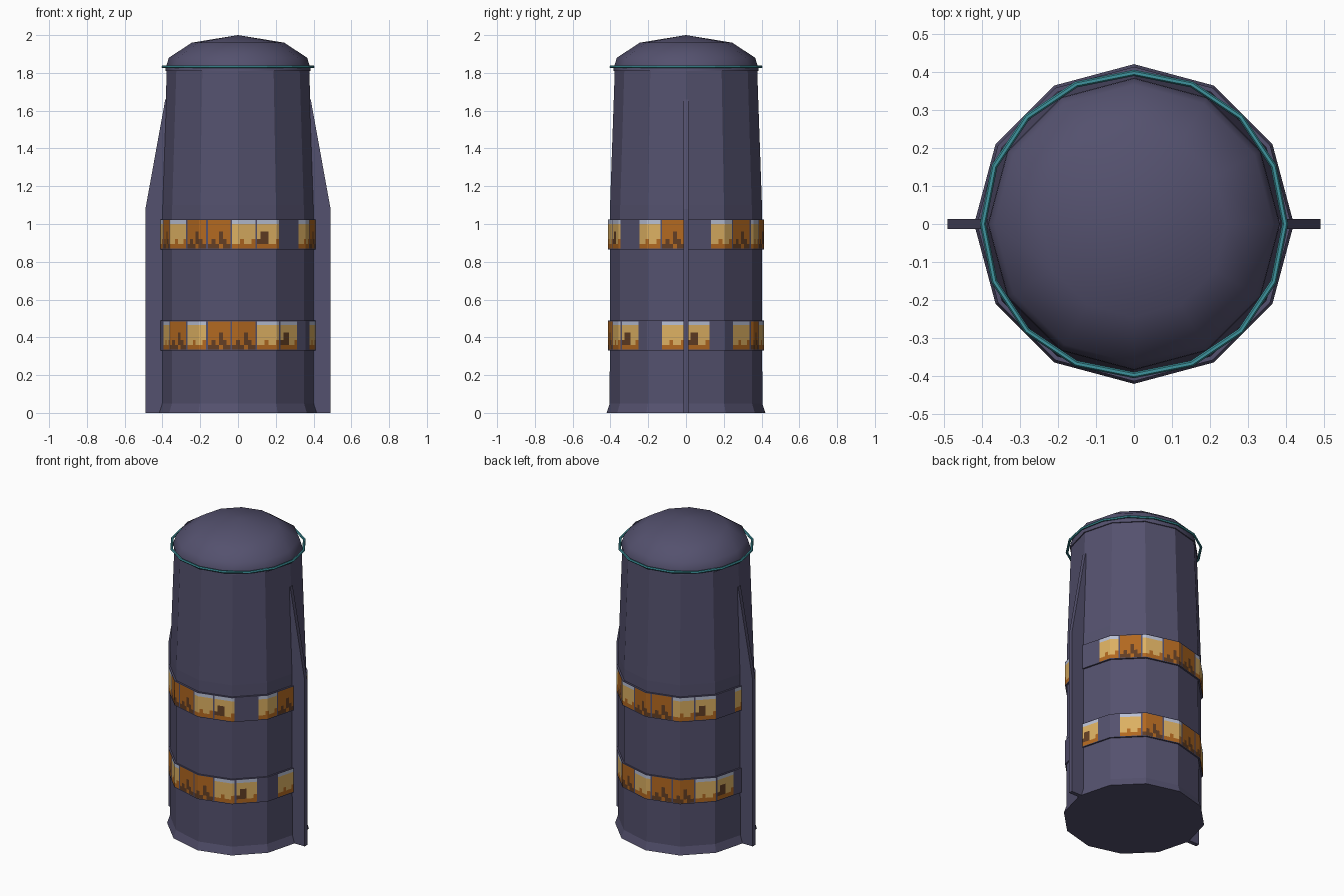
import bpy, bmesh, math

if "Cube" in bpy.data.objects:
    bpy.data.objects.remove(bpy.data.objects["Cube"])


def material(name, r, g, b):
    lin = [(c / 255 / 12.92) if c < 11 else ((c / 255 + 0.055) / 1.055) ** 2.4 for c in (r, g, b)]
    m = bpy.data.materials.new(name)
    m.diffuse_color = (*lin, 1)
    m.use_nodes = True
    m.node_tree.nodes["Principled BSDF"].inputs["Base Color"].default_value = m.diffuse_color
    return m


SLATE = material("slate", 84, 81, 110)
PALE = material("pale_blue", 185, 192, 212)
AMBER = material("amber", 220, 176, 98)
ORANGE = material("burnt_orange", 178, 104, 32)
BROWN = material("dark_brown", 98, 62, 36)
TEAL = material("teal", 62, 148, 158)


def add_object(name, bm, mats):
    mesh = bpy.data.meshes.new(name)
    bm.to_mesh(mesh)
    bm.free()
    for m in mats:
        mesh.materials.append(m)
    ob = bpy.data.objects.new(name, mesh)
    bpy.context.collection.objects.link(ob)
    return ob


def lathe(name, profile, sides=12, smooth=False):
    """Turn an (r, z) profile around z; r = 0 gives a tip."""
    bm = bmesh.new()
    rings = []
    for r, z in profile:
        n = sides if r > 0 else 1
        rings.append([bm.verts.new((r * math.sin(math.tau * k / sides),
                                    -r * math.cos(math.tau * k / sides), z)) for k in range(n)])
    for lo, hi in zip(rings, rings[1:]):
        for k in range(sides):
            j = (k + 1) % sides
            bm.faces.new([lo[k], lo[j]] + ([hi[0]] if len(hi) == 1 else [hi[j], hi[k]]))
    for f in bm.faces:
        f.smooth = smooth
    bm.faces.new(rings[0][::-1])
    if len(rings[-1]) > 1:
        bm.faces.new(rings[-1])
    return add_object(name, bm, [SLATE])


# Tower body and smooth domed cap
lathe("tower_body", [(0.42, 0), (0.404, 0.05), (0.402, 1.1), (0.377, 1.815)])
lathe("dome_cap", [(0.384, 1.81), (0.382, 1.83), (0.366, 1.88), (0.245, 1.96), (0, 2.0)], smooth=True)

# Side fins
for name, s in (("left_fin", -1), ("right_fin", 1)):
    bm = bmesh.new()
    outline = [(0.3, 0), (0.49, 0), (0.49, 1.08), (0.385, 1.66), (0.3, 1.66)]
    face = bm.faces.new([bm.verts.new((s * x, -0.013, z)) for x, z in outline])
    ext = bmesh.ops.extrude_face_region(bm, geom=[face])
    bmesh.ops.translate(bm, vec=(0, 0.026, 0),
                        verts=[v for v in ext["geom"] if isinstance(v, bmesh.types.BMVert)])
    bmesh.ops.recalc_face_normals(bm, faces=bm.faces)
    add_object(name, bm, [SLATE])

# Thin light ring around the cap
bpy.ops.mesh.primitive_torus_add(major_segments=16, minor_segments=6, major_radius=0.397,
                                 minor_radius=0.008, location=(0, 0, 1.832))
ring = bpy.context.object
ring.name = "light_ring"
ring.data.materials.append(TEAL)

# Window bands: each window is a small grid of coloured faces, top row first
WINDOWS = {
    "b": ["PPPPPP", "AAAAAA", "AAAAAA", "AAOAAO", "OOOOOO"],   # lit room
    "f": ["PPPPPP", "AAAAAA", "ABBAAA", "BBBAAO", "OOOOOO"],   # lit room with furniture
    "o": ["OOOOOO", "OOOOOO", "OOOBOO", "OBOBBO", "BBBOBB"],   # dim room
    "-": ["SSSSSS"] * 5,                                       # blank panel
}
ROWS = [0, 0.005, 0.03, 0.055, 0.095, 0.135, 0.155, 0.16]
LETTERS = "SPAOB"
ORDER = "bf-bo-boboobf-boboo"
STEP = 360 / len(ORDER)
START = -5
EDGE = 0.035


def on_wall(a, r, z):
    """Point on a 12-sided wall at azimuth a (degrees from the front)."""
    d = r * math.cos(math.radians(15)) / math.cos(math.radians(a % 30 - 15))
    return (d * math.sin(math.radians(a)), -d * math.cos(math.radians(a)), z)


def window_band(name, z0, order):
    fr = [0] + [EDGE + (1 - 2 * EDGE) * k / 6 for k in range(7)]
    angles = {round(START + STEP * (i + f), 3) for i in range(len(order)) for f in fr}
    angles |= {float(a) for a in range(0, 355, 30)}
    angles = sorted(angles)
    angles.append(angles[0] + 360)
    bm = bmesh.new()

    def quad(pts, idx=0):
        bm.faces.new([bm.verts.new(p) for p in pts]).material_index = idx

    for a0, a1 in zip(angles, angles[1:]):
        pos = ((a0 + a1) / 2 - START) / STEP
        cell, frac = int(pos), pos % 1
        col = int((frac - EDGE) / (1 - 2 * EDGE) * 6) if EDGE < frac < 1 - EDGE else None
        for j in range(7):
            idx = 0
            if col is not None and 0 < j < 6:
                idx = LETTERS.index(WINDOWS[order[cell]][5 - j][col])
            lo, hi = z0 + ROWS[j], z0 + ROWS[j + 1]
            quad([on_wall(a0, 0.413, lo), on_wall(a1, 0.413, lo),
                  on_wall(a1, 0.413, hi), on_wall(a0, 0.413, hi)], idx)
        # ledges closing the band against the wall
        z1 = z0 + ROWS[-1]
        quad([on_wall(a0, 0.413, z1), on_wall(a1, 0.413, z1), on_wall(a1, 0.398, z1), on_wall(a0, 0.398, z1)])
        quad([on_wall(a0, 0.398, z0), on_wall(a1, 0.398, z0), on_wall(a1, 0.413, z0), on_wall(a0, 0.413, z0)])
    bmesh.ops.remove_doubles(bm, verts=bm.verts, dist=1e-5)
    add_object(name, bm, [SLATE, PALE, AMBER, ORANGE, BROWN])


window_band("lower_window_band", 0.33, ORDER[-1] + "bf-bf-boboobf-bobo")
window_band("upper_window_band", 0.865, ORDER)
